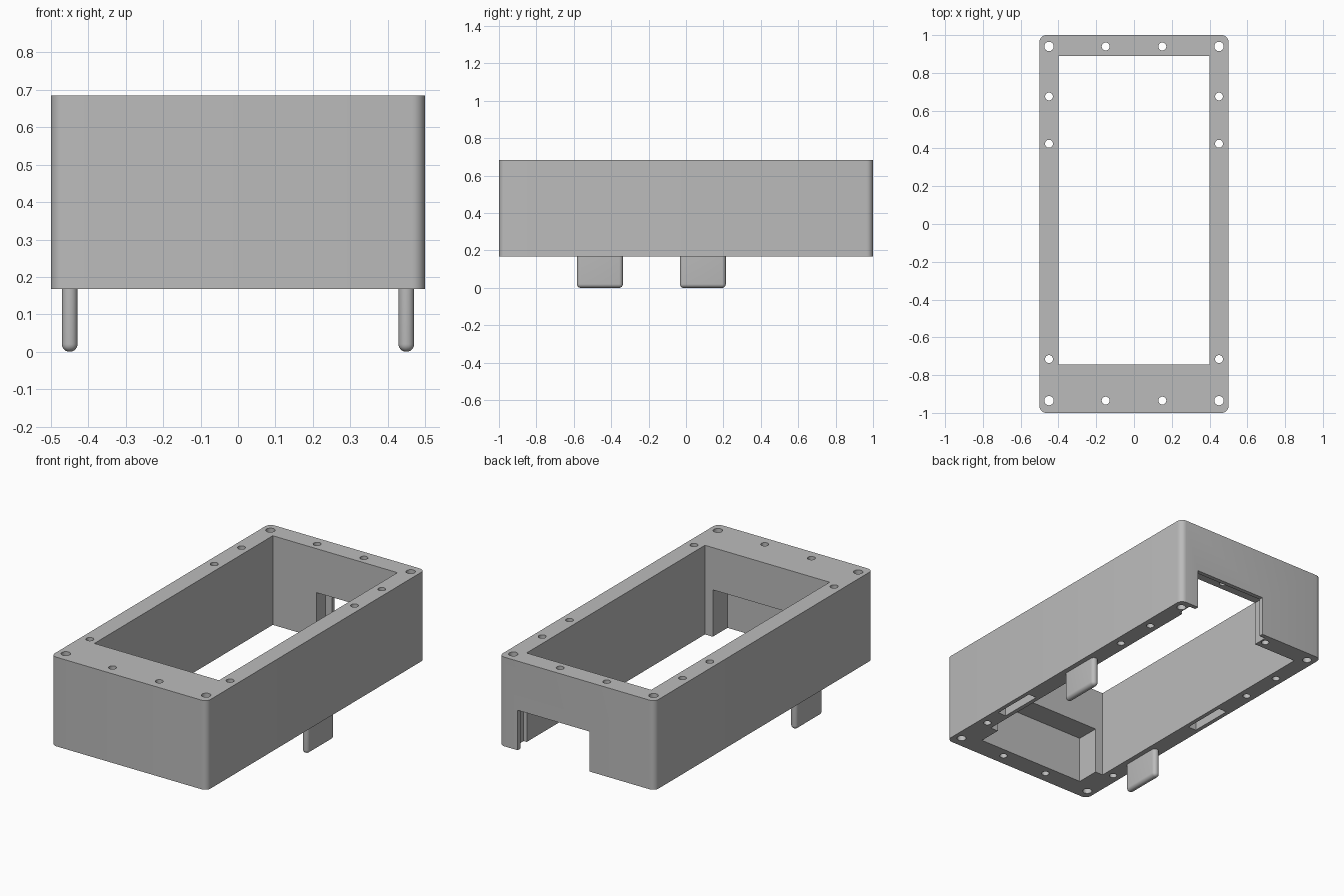
import bpy
import bmesh
from mathutils import Matrix

cube = bpy.data.objects.get("Cube")
if cube:
    bpy.data.objects.remove(cube, do_unlink=True)

grey = bpy.data.materials.new("plain_grey")
grey.use_nodes = True
colour = (0.5, 0.5, 0.5, 1)
grey.diffuse_color = colour
grey.node_tree.nodes["Principled BSDF"].inputs["Base Color"].default_value = colour

BOTTOM, TOP = 0.168, 0.685
LOW = 0.1  # cutters start below the underside


def add_object(name, bm):
    mesh = bpy.data.meshes.new(name)
    bmesh.ops.recalc_face_normals(bm, faces=bm.faces[:])
    bm.to_mesh(mesh)
    bm.free()
    mesh.materials.append(grey)
    obj = bpy.data.objects.new(name, mesh)
    bpy.context.collection.objects.link(obj)
    return obj


def box_mesh(x, y, z):
    """Box from (low, high) ranges."""
    bm = bmesh.new()
    size = [b - a for a, b in (x, y, z)]
    mid = [(a + b) / 2 for a, b in (x, y, z)]
    bmesh.ops.create_cube(bm, size=1, matrix=Matrix.Translation(mid) @ Matrix.Diagonal((*size, 1)))
    return bm


def is_vertical(edge):
    a, b = edge.verts
    return abs(a.co.z - b.co.z) > 0.01


def smooth(obj):
    bpy.ops.object.select_all(action="DESELECT")
    obj.select_set(True)
    bpy.context.view_layer.objects.active = obj
    bpy.ops.object.shade_smooth_by_angle()


def cut(target, bm):
    """Subtract a shape and discard the cutter."""
    cutter = add_object("cutter", bm)
    cutter.hide_render = True
    mod = target.modifiers.new("cut", "BOOLEAN")
    mod.operation = "DIFFERENCE"
    mod.solver = "EXACT"
    mod.object = cutter
    bpy.context.view_layer.objects.active = target
    bpy.ops.object.modifier_apply(modifier=mod.name)
    bpy.data.objects.remove(cutter, do_unlink=True)


# Housing block with rounded upright corners
bm = box_mesh((-0.5, 0.5), (-1, 1), (BOTTOM, TOP))
bmesh.ops.bevel(bm, geom=[e for e in bm.edges if is_vertical(e)], offset=0.035,
                segments=6, profile=0.5, affect="EDGES")
housing = add_object("housing_frame", bm)

# Main opening, front pocket, back notch and its wider inner recess
cut(housing, box_mesh((-0.4, 0.4), (-0.745, 0.89), (LOW, 0.8)))
cut(housing, box_mesh((-0.35, 0.35), (-0.88, -0.7), (LOW, 0.44)))
cut(housing, box_mesh((-0.08, 0.38), (0.85, 1.1), (LOW, 0.4)))
cut(housing, box_mesh((-0.12, 0.42), (0.888, 0.975), (LOW, 0.43)))

# Screw holes in mirrored pairs
holes = [(0.45, 0.94, 0.025), (0.45, -0.935, 0.025), (0.15, 0.94, 0.021), (0.15, -0.935, 0.021),
         (0.45, 0.675, 0.021), (0.45, 0.425, 0.021), (0.45, -0.715, 0.021)]
for x, y, r in holes:
    for side in (-1, 1):
        bm = bmesh.new()
        bmesh.ops.create_cone(bm, cap_ends=True, segments=24, radius1=r, radius2=r, depth=2,
                              matrix=Matrix.Translation((side * x, y, 0.4)))
        cut(housing, bm)

# Each side has a hanging tab, with a matching slot in the opposite wall
for name, side, y in (("left_tab", 1, 0.09), ("right_tab", -1, -0.46)):
    slot = sorted((-side * 0.424, -side * 0.476))
    cut(housing, box_mesh(slot, (y - 0.13, y + 0.13), (LOW, 0.35)))
    bm = box_mesh(sorted((side * 0.429, side * 0.471)), (y - 0.123, y + 0.123), (0, 0.2))
    edges = [e for e in bm.edges if is_vertical(e) or all(v.co.z < 0.01 for v in e.verts)]
    bmesh.ops.bevel(bm, geom=edges, offset=0.0205, segments=6, profile=0.5, affect="EDGES")
    smooth(add_object(name, bm))

smooth(housing)
